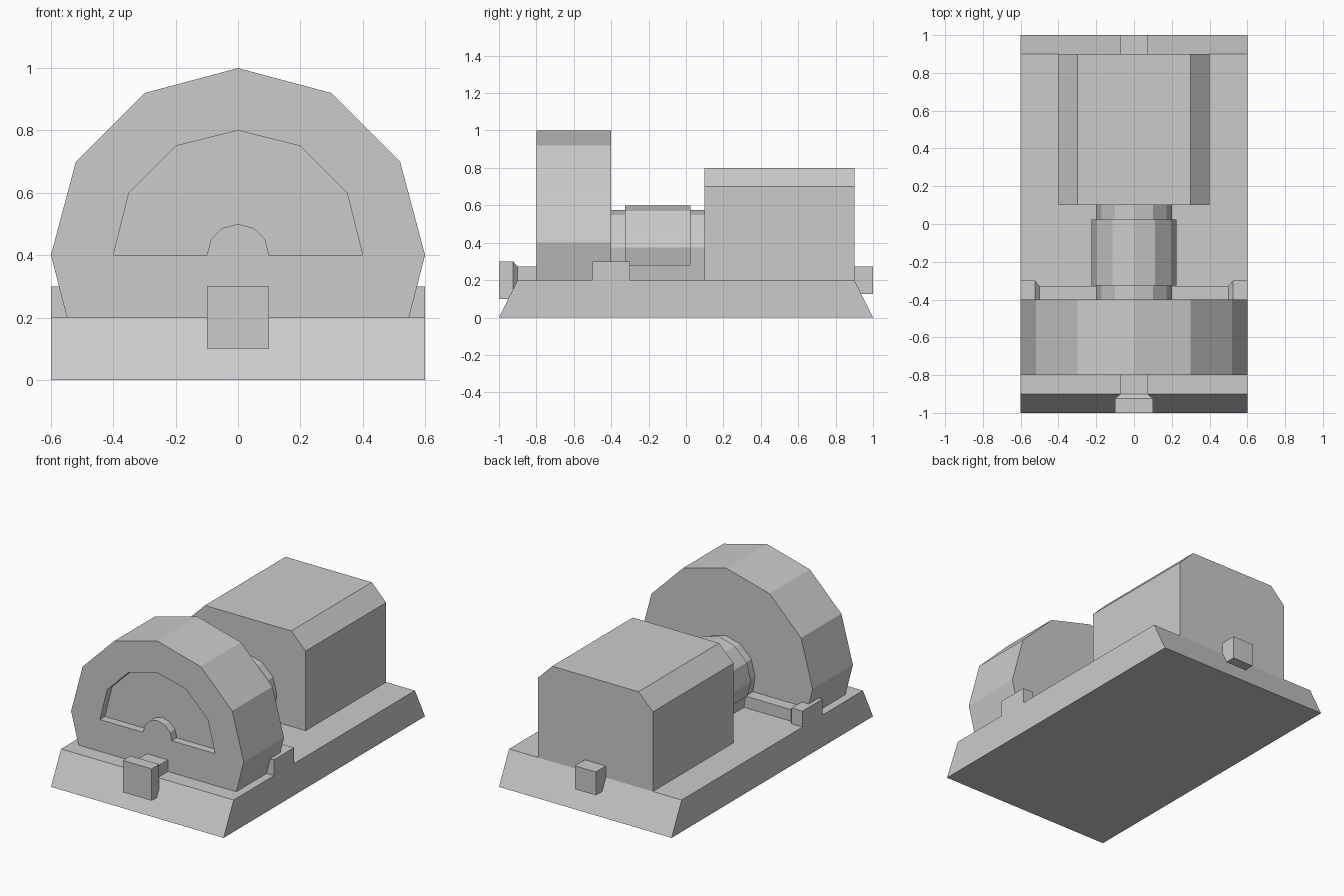
import bpy, bmesh

if "Cube" in bpy.data.objects:
    bpy.data.objects.remove(bpy.data.objects["Cube"])


def loft(name, rings):
    """Join equal-length closed rings of 3D points into a capped solid."""
    bm = bmesh.new()
    loops = [[bm.verts.new(p) for p in ring] for ring in rings]
    n = len(loops[0])
    for a, b in zip(loops, loops[1:]):
        for i in range(n):
            j = (i + 1) % n
            bm.faces.new((a[i], a[j], b[j], b[i]))
    bm.faces.new(loops[0])
    bm.faces.new(loops[-1])
    bmesh.ops.recalc_face_normals(bm, faces=bm.faces)
    mesh = bpy.data.meshes.new(name)
    bm.to_mesh(mesh)
    bm.free()
    obj = bpy.data.objects.new(name, mesh)
    bpy.context.collection.objects.link(obj)
    return obj


def mirrored(half):
    """Complete a right-hand profile (listed bottom to top) about x = 0."""
    return half + [(-x, z) for x, z in reversed(half) if x > 0]


def prism(name, profile, y0, y1):
    return loft(name, [[(x, y, z) for x, z in profile] for y in (y0, y1)])


def bar(name, stations, along_x=False, offset=0.0, z=0.2):
    """Square bar through (position, half width) stations."""
    rings = []
    for d, h in stations:
        ring = []
        for a, b in ((-h, -h), (h, -h), (h, h), (-h, h)):
            ring.append((d, offset + a, z + b) if along_x else (offset + a, d, z + b))
        rings.append(ring)
    return loft(name, rings)


# Base plate with sloping ends
loft("base_plate", [[(x, -1, 0), (x, 1, 0), (x, 0.9, 0.2), (x, -0.9, 0.2)]
                    for x in (-0.6, 0.6)])

# Round housing, sunk slightly into the base
arc = [(0.6, 0), (0.52, 0.3), (0.3, 0.52), (0, 0.6)]
housing = prism("round_housing",
                mirrored([(0.533, 0.14)] + [(x, 0.4 + z) for x, z in arc]), -0.8, -0.4)

# Half-round recess around the hub
outer = [(0.4, 0.4), (0.35, 0.6), (0.2, 0.75), (0, 0.8)]
hub = [(0.1, 0.4), (0.087, 0.45), (0.05, 0.487), (0, 0.5)]
cutter = prism("recess_cutter", mirrored(outer) + mirrored(hub)[::-1], -0.9, -0.75)
cutter.hide_render = True
cutter.hide_set(True)
cut = housing.modifiers.new("recess", 'BOOLEAN')
cut.operation = 'DIFFERENCE'
cut.solver = 'EXACT'
cut.object = cutter

# Motor body with chamfered top
prism("motor_body", mirrored([(0.4, 0.15), (0.4, 0.7), (0.3, 0.8)]), 0.1, 0.9)

# Shaft and thicker coupling between housing and motor
for name, k, foot, y0, y1 in (("shaft", 1 / 3, (0.173, 0.19), -0.42, 0.12),
                              ("coupling", 0.375, (0.2, 0.278), -0.325, 0.025)):
    prism(name, mirrored([foot] + [(x * k, 0.375 + z * k) for x, z in arc]), y0, y1)

# Couplers: front tow block, rear stub, cross bar with a block at each side
T, S = 0.1, 0.073
bar("front_coupler", [(-1, T), (-0.925, T), (-0.9, S), (-0.7, S)])
bar("rear_stub", [(0.8, S), (1, S)])
bar("cross_bar", [(-0.6, T), (-0.525, T), (-0.5, S), (0.5, S), (0.525, T), (0.6, T)],
    along_x=True, offset=-0.4)
